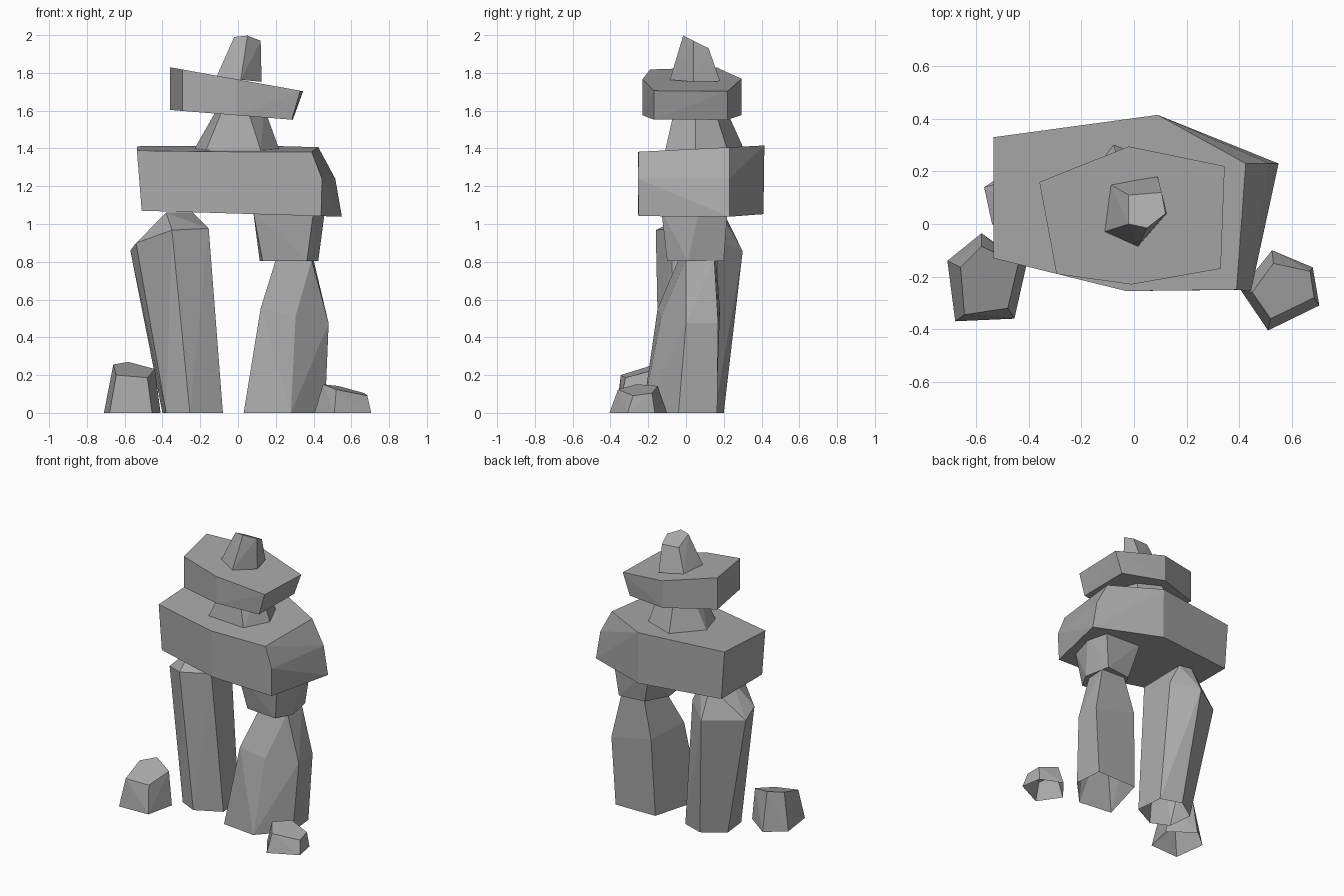
import bpy
import bmesh
from math import radians

# Remove the default cube only
default_cube = bpy.data.objects.get("Cube")
if default_cube:
    bpy.data.objects.remove(default_cube, do_unlink=True)


def make_material(name, color):
    material = bpy.data.materials.new(name)
    material.use_nodes = True
    material.diffuse_color = color
    shader = material.node_tree.nodes["Principled BSDF"]
    shader.inputs["Base Color"].default_value = color
    shader.inputs["Roughness"].default_value = 0.9
    return material


stone_grey = make_material("stone grey", (0.4, 0.4, 0.4, 1))


def ring(outline, height, slope_x=0, slope_y=0):
    """Lift a flat outline onto a level or tilted plane."""
    return [(x, y, height + slope_x * x + slope_y * y) for x, y in outline]


def stone(name, *rings, grounded=False):
    """Chiselled stone: the faceted hull around its rings of corners."""
    mesh = bpy.data.meshes.new(name)
    bm = bmesh.new()
    for corners in rings:
        for corner in corners:
            bm.verts.new(corner)
    hull = bmesh.ops.convex_hull(bm, input=bm.verts)
    loose = [v for v in bm.verts if not v.link_faces]
    bmesh.ops.delete(bm, geom=loose, context='VERTS')
    # Merge nearly flat triangles into broad facets
    bmesh.ops.dissolve_limit(bm, angle_limit=radians(3),
                             verts=bm.verts, edges=bm.edges)
    bmesh.ops.recalc_face_normals(bm, faces=bm.faces)
    # Stones resting on the ground are open underneath
    if grounded:
        underside = [f for f in bm.faces
                     if all(v.co.z < 0.001 for v in f.verts)]
        bmesh.ops.delete(bm, geom=underside, context='FACES')
    bm.to_mesh(mesh)
    bm.free()
    mesh.materials.append(stone_grey)
    obj = bpy.data.objects.new(name, mesh)
    bpy.context.collection.objects.link(obj)
    return obj


# Leg on the -x side: one tall stone with a pointed top
stone("right_leg",
      ring([(-.38, -.08), (-.255, -.14), (-.08, -.05),
            (-.1, .15), (-.25, .2), (-.4, .1)], 0),
      ring([(-.54, 0), (-.35, -.16), (-.155, -.08),
            (-.17, .17), (-.33, .3), (-.57, .14)], .98, .15, -.25),
      ring([(-.38, .03), (-.33, .2), (-.24, .18)], 1.06),
      grounded=True)

# Leg on the +x side: a tall stone with a block on it
stone("left_leg",
      ring([(.03, -.2), (.28, -.23), (.46, -.04),
            (.44, .165), (.13, .16)], 0),
      ring([(.12, -.15), (.305, -.13), (.48, 0),
            (.47, .17), (.15, .18)], .58, -.22),
      ring([(.2, -.04), (.39, 0), (.4, .15), (.22, .16)], .81),
      grounded=True)

stone("left_leg_block",
      ring([(.115, .02), (.13, -.08), (.365, -.1),
            (.425, .01), (.39, .2), (.2, .18)], .805),
      ring([(.08, -.12), (.4, -.13), (.46, .07),
            (.42, .22), (.13, .22)], 1.07))

# Wide lintel with a bevelled end
lintel_back = [(.09, .415), (-.535, .33)]
lintel_front = [(-.535, -.13), (-.03, -.255)]
stone("lintel",
      ring(lintel_back + lintel_front + [(.39, -.25), (.425, .23)],
           1.395, 0, .05),
      ring([(.445, -.255), (.515, .23)], 1.24),
      ring([(.09, .41), (-.51, .33), (-.51, -.13), (-.03, -.255),
            (.44, -.25), (.55, .23)], 1.055, -.03))

# Tapered neck stone
stone("neck_stone",
      ring([(-.235, .1), (-.17, -.09), (.12, -.11),
            (.22, .05), (.15, .22), (-.08, .31)], 1.39),
      ring([(-.11, .09), (-.08, -.05), (.05, -.06),
            (.14, .05), (.1, .15), (-.05, .21)], 1.61))

# Tilted shoulder slab
slab_left = [(-.02, .295), (-.36, .16), (-.295, -.19), (-.01, -.23)]
stone("shoulder_slab",
      ring(slab_left + [(.33, -.17), (.345, .22)], 1.765, -.18),
      ring(slab_left + [(.285, -.17), (.29, .22)], 1.575, -.08))

# Small head stone with a slanted top
stone("head_stone",
      ring([(-.115, -.03), (-.09, .15), (.09, .18),
            (.125, .04), (.015, -.085)], 1.765, -.1),
      ring([(-.02, 0), (.05, -.015), (.12, .04),
            (.105, .12), (-.02, .11)], 1.99, 0, -.5))

# Loose rocks beside the legs
stone("right_rock",
      ring([(-.71, -.14), (-.58, -.035), (-.41, -.16),
            (-.455, -.36), (-.68, -.37)], 0),
      ring([(-.66, -.165), (-.58, -.085), (-.44, -.15),
            (-.48, -.32), (-.645, -.345)], .22, -.13, .3),
      grounded=True)

stone("left_rock",
      ring([(.51, -.405), (.705, -.31), (.68, -.165),
            (.525, -.1), (.405, -.25)], 0),
      ring([(.52, -.36), (.685, -.28), (.67, -.18),
            (.53, -.15), (.45, -.26)], .29, -.25, .1),
      grounded=True)
